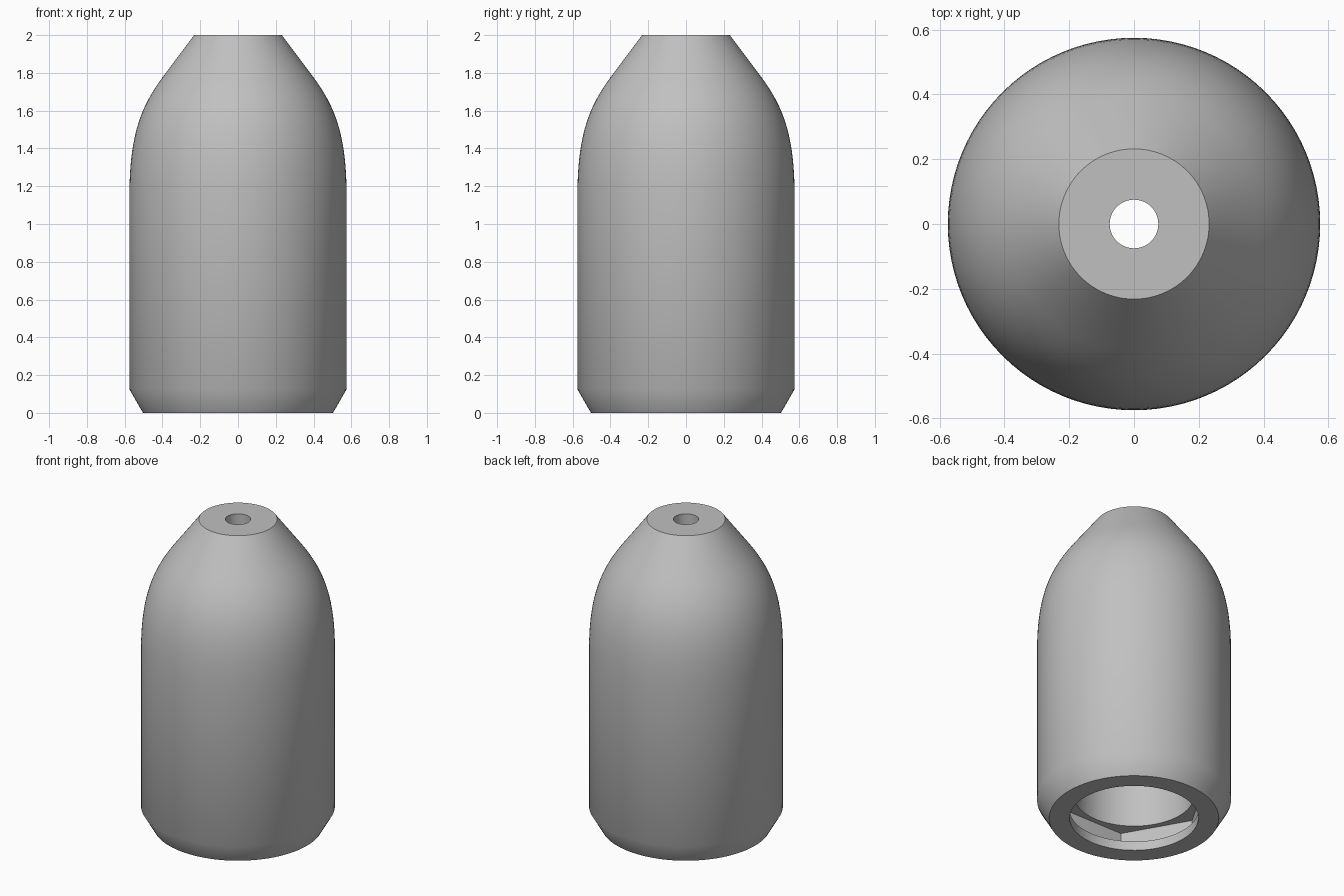
import bpy, bmesh, math
from mathutils import Vector
from mathutils.geometry import interpolate_bezier

cube = bpy.data.objects.get("Cube")
if cube:
    bpy.data.objects.remove(cube, do_unlink=True)

SIDES = 96
HEX_RADIUS = 0.45

grey = bpy.data.materials.new("plain grey")
grey.use_nodes = True
colour = (0.53, 0.53, 0.53, 1)
grey.diffuse_color = colour
grey.node_tree.nodes["Principled BSDF"].inputs["Base Color"].default_value = colour


def circle(radius):
    return lambda angle: radius


def hexagon(radius):
    # distance from the axis to a flat-sided outline, corners on the x axis
    flat = radius * math.cos(math.pi / 6)
    return lambda a: flat / math.cos(a % (math.pi / 3) - math.pi / 6)


# Outer profile: chamfered foot, straight wall, rounded shoulder, straight cone
shoulder = interpolate_bezier(Vector((0.575, 1.15, 0)), Vector((0.575, 1.5, 0)),
                              Vector((0.5, 1.643, 0)), Vector((0.386, 1.795, 0)), 20)
outside = [(circle(0.503), 0), (circle(0.575), 0.125)]
outside += [(circle(p.x), p.y) for p in shoulder]
outside += [(circle(0.232), 2)]

# Inner profile, top down: cord hole, cavity, six-sided pocket, round mouth
inside = [(circle(0.075), 2), (circle(0.075), 1.6), (circle(0.355), 1.3),
          (circle(0.355), 0.15), (hexagon(HEX_RADIUS), 0.15),
          (hexagon(HEX_RADIUS), 0.06), (circle(0.382), 0.06), (circle(0.382), 0)]

# Sweep the closed profile round the axis
bm = bmesh.new()
rings = []
for outline, z in outside + inside:
    ring = []
    for i in range(SIDES):
        a = math.tau * i / SIDES
        r = outline(a)
        ring.append(bm.verts.new((r * math.cos(a), r * math.sin(a), z)))
    rings.append(ring)
for low, high in zip(rings, rings[1:] + rings[:1]):
    for i in range(SIDES):
        j = (i + 1) % SIDES
        bm.faces.new((low[i], low[j], high[j], high[i]))
bmesh.ops.recalc_face_normals(bm, faces=bm.faces)

mesh = bpy.data.meshes.new("hollow_body")
bm.to_mesh(mesh)
bm.free()
mesh.materials.append(grey)
body = bpy.data.objects.new("hollow_body", mesh)
bpy.context.collection.objects.link(body)

# Smooth the round walls, keep the rims crisp
bpy.ops.object.select_all(action="DESELECT")
body.select_set(True)
bpy.context.view_layer.objects.active = body
bpy.ops.object.shade_smooth_by_angle(angle=math.radians(35))
